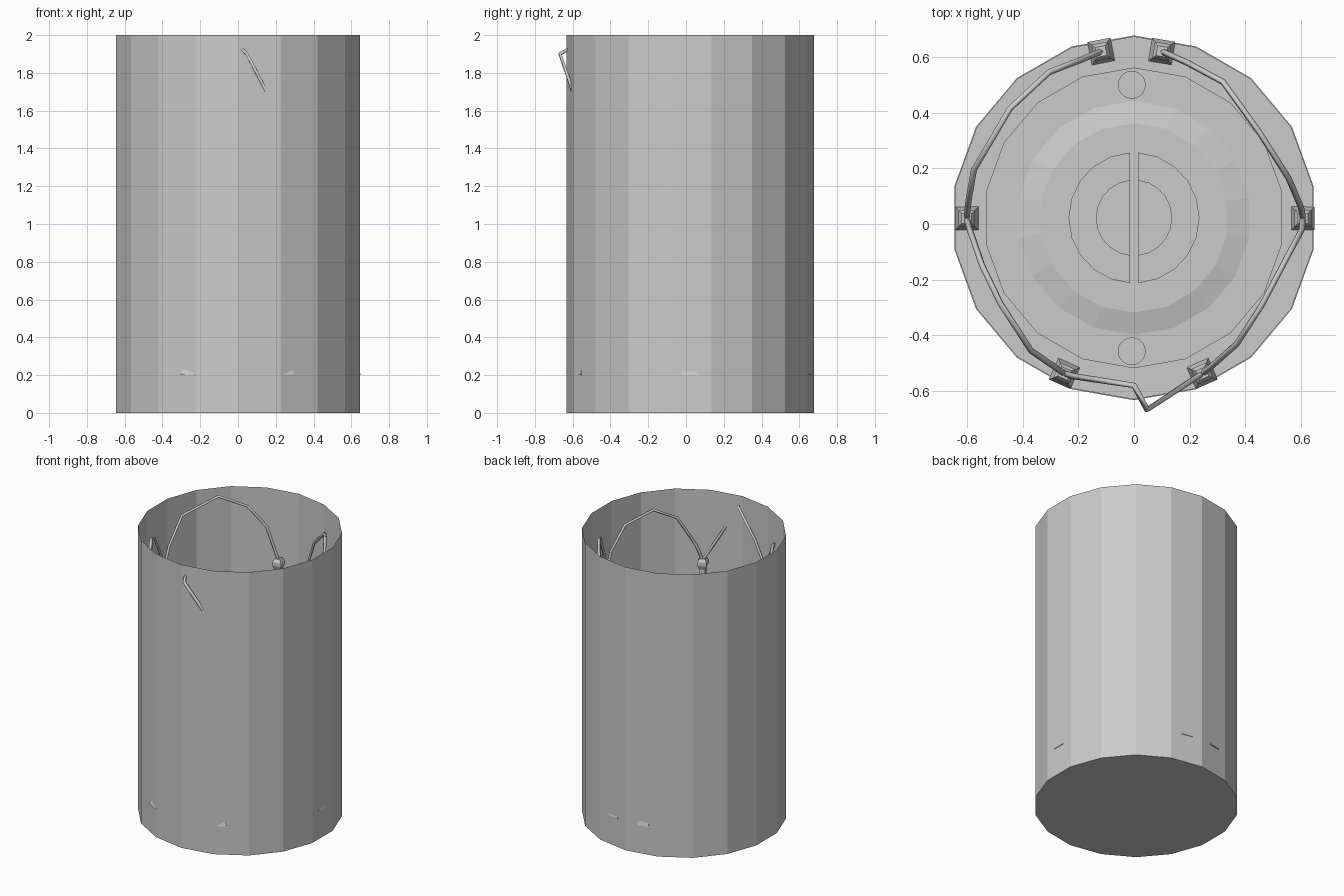
import bpy, bmesh, math
from mathutils import Vector

if "Cube" in bpy.data.objects:
    bpy.data.objects.remove(bpy.data.objects["Cube"])

CY = 0.022        # y of the round plan's centre
FLOOR = 0.2


def new_object(name, bm):
    bmesh.ops.recalc_face_normals(bm, faces=bm.faces)
    mesh = bpy.data.meshes.new(name)
    bm.to_mesh(mesh)
    bm.free()
    ob = bpy.data.objects.new(name, mesh)
    bpy.context.collection.objects.link(ob)
    return ob


def turned(name, profile, sides, at, turn, bottom=True, top=True):
    """Stack of regular polygons (radius, z) joined by flat faces."""
    bm = bmesh.new()
    rings = []
    for r, z in profile:
        rings.append([bm.verts.new((at[0] + r * math.cos(turn + 2 * math.pi * i / sides),
                                    at[1] + r * math.sin(turn + 2 * math.pi * i / sides), z))
                      for i in range(sides)])
    for a, b in zip(rings, rings[1:]):
        for i in range(sides):
            j = (i + 1) % sides
            bm.faces.new((a[i], a[j], b[j], b[i]))
    if bottom:
        bm.faces.new(rings[0])
    if top:
        bm.faces.new(rings[-1])
    return new_object(name, bm)


def half_disc(name, r, gap, z0, z1, side, sides=20):
    """Raised half circle, cut flat at distance gap from the middle line."""
    a0 = math.acos(gap / r)
    bm = bmesh.new()
    pts = []
    for i in range(sides // 2 + 1):
        a = -a0 + 2 * a0 * i / (sides // 2)
        pts.append(bm.verts.new((side * r * math.cos(a), CY + r * math.sin(a), z0)))
    face = bm.faces.new(pts)
    ext = bmesh.ops.extrude_face_region(bm, geom=[face])
    verts = [g for g in ext["geom"] if isinstance(g, bmesh.types.BMVert)]
    bmesh.ops.translate(bm, verts=verts, vec=Vector((0, 0, z1 - z0)))
    return new_object(name, bm)


def rod(name, points):
    """Thin square rod through the points."""
    cu = bpy.data.curves.new(name, "CURVE")
    cu.dimensions = "3D"
    cu.bevel_depth = 0.011
    cu.bevel_resolution = 0
    cu.use_fill_caps = True
    sp = cu.splines.new("POLY")
    sp.points.add(len(points) - 1)
    for p, co in zip(sp.points, points):
        p.co = (*co, 1)
    ob = bpy.data.objects.new(name, cu)
    bpy.context.collection.objects.link(ob)
    return ob


# Tall outer wall, open at the top and closed underneath
turned("outer_wall", [(0.655, 0), (0.655, 2)], 18, (0, CY), math.pi / 2, top=False)

# Arena floor: outer walkway, low step, gently raised centre
turned("arena_floor", [(0.652, FLOOR), (0.54, FLOOR), (0.54, FLOOR + 0.015),
                       (0.42, FLOOR + 0.015), (0.34, FLOOR + 0.033)],
       18, (0, CY), math.pi / 2, bottom=False)

# Court markings: split circles and two standing spots
for side, label in ((-1, "left"), (1, "right")):
    half_disc("outer_marking_" + label, 0.235, 0.014, FLOOR + 0.03, FLOOR + 0.04, side)
    half_disc("inner_marking_" + label, 0.137, 0.014, FLOOR + 0.03, FLOOR + 0.046, side)
for label, y in (("back", 0.5), ("front", -0.457)):
    turned("standing_spot_" + label, [(0.05, FLOOR + 0.01), (0.05, FLOOR + 0.022)],
           20, (-0.008, y), 0)

# Square posts with flared foot and cap
posts = {
    "back_left": (-0.118, 0.62), "back_right": (0.1, 0.62),
    "right": (0.607, 0.02), "front_right": (0.245, -0.537),
    "front_left": (-0.25, -0.537), "left": (-0.601, 0.02),
}
Q = math.sqrt(2)
for label, (x, y) in posts.items():
    turn = math.atan2(y - CY, x) + math.pi / 4
    turned("post_" + label,
           [(0.042 * Q, FLOOR), (0.024 * Q, FLOOR + 0.07), (0.019 * Q, 1.46),
            (0.03 * Q, 1.49), (0.03 * Q, 1.515), (0.018 * Q, 1.535)],
           4, (x, y), turn)


# Arched rods from post to post; the back stays open, the front one is bent outward
def arch(name, start, end, middle):
    rod(name, [(*posts[start], 1.52)] + middle + [(*posts[end], 1.52)])


arch("arch_back_left", "left", "back_left",
     [(-0.595, 0.08, 1.70), (-0.575, 0.195, 1.877), (-0.445, 0.415, 1.963),
      (-0.305, 0.545, 1.88), (-0.19, 0.59, 1.753)])
arch("arch_back_right", "back_right", "right",
     [(0.19, 0.58, 1.74), (0.32, 0.51, 1.87), (0.45, 0.33, 1.945),
      (0.555, 0.165, 1.86), (0.6, 0.06, 1.70)])
arch("arch_front_right", "right", "front_right",
     [(0.603, -0.02, 1.68), (0.555, -0.11, 1.848), (0.46, -0.29, 1.911),
      (0.37, -0.43, 1.826), (0.28, -0.51, 1.63)])
arch("arch_front_left", "front_left", "left",
     [(-0.275, -0.52, 1.65), (-0.37, -0.455, 1.83), (-0.48, -0.285, 1.92),
      (-0.545, -0.15, 1.85), (-0.59, -0.02, 1.68)])
arch("arch_front_bent", "front_left", "front_right",
     [(-0.215, -0.547, 1.64), (-0.15, -0.557, 1.76), (0.0, -0.58, 1.95),
      (0.047, -0.667, 1.90)])
